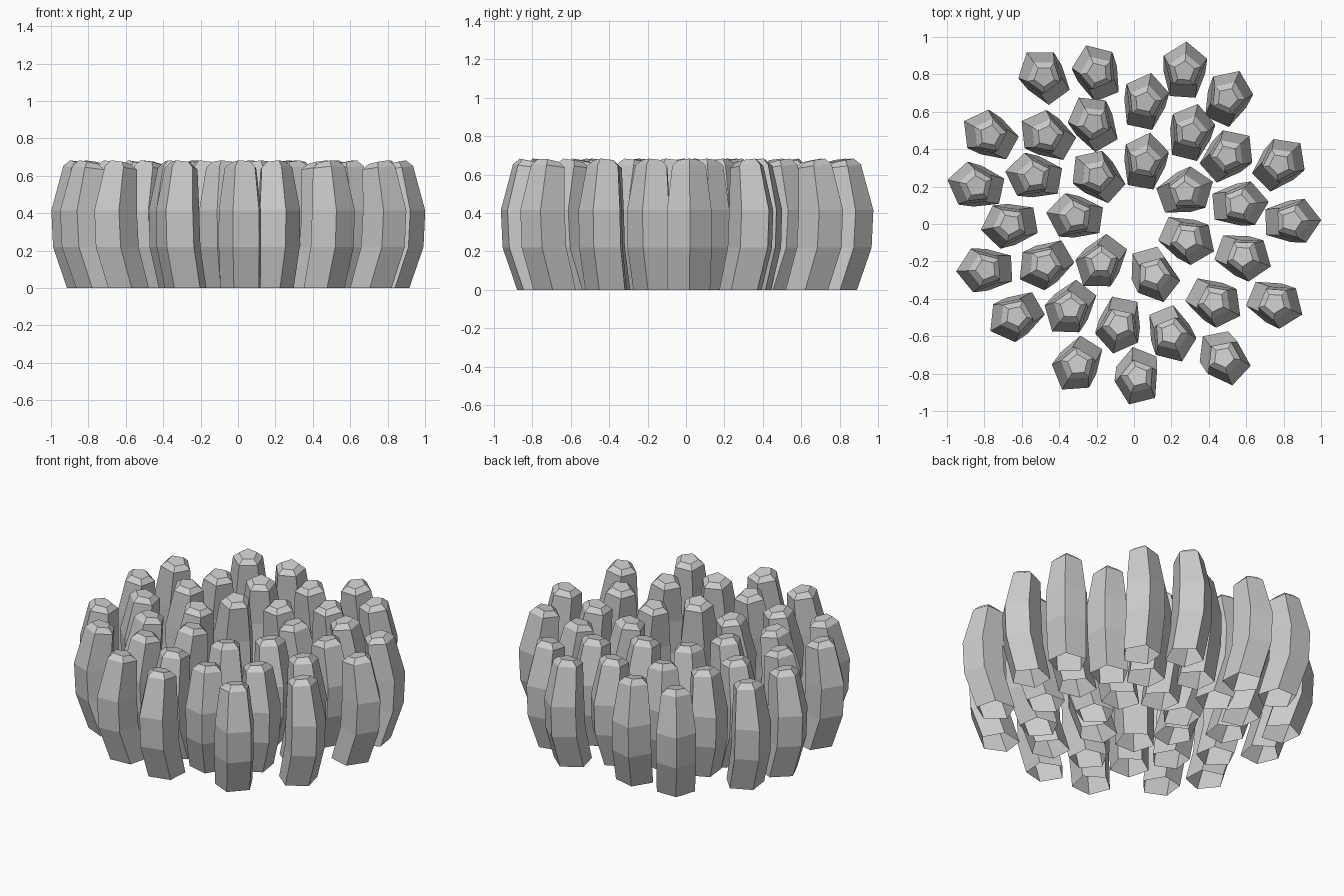
import bpy, bmesh
from math import sin, cos, radians, pi

if "Cube" in bpy.data.objects:
    bpy.data.objects.remove(bpy.data.objects["Cube"])

# footprint centre x, y, direction of one corner (degrees), optional bow direction
INNER = [(.06, .34, 80), (-.20, .26, 138), (-.32, .04, 172), (-.18, -.21, 233),
         (.11, -.275, 286, 300), (.29, -.085, 336), (.28, .175, 20)]
MIDDLE = [(.06, .66, 78), (-.22, .545, 120), (-.47, .475, 150), (-.54, .255, 170),
          (-.67, -.005, 190), (-.48, -.22, 210), (-.345, -.455, 232), (-.08, -.545, 258),
          (.20, -.595, 292), (.435, -.42, 332), (.59, -.175, 340), (.57, .105, 5),
          (.505, .37, 42), (.305, .495, 76)]
OUTER = [(-.485, .795, 126), (-.20, .815, 112), (.27, .825, 86), (.503, .68, 66),
         (.783, .325, 45), (.85, .015, 2), (.76, -.427, 338), (.485, -.72, 281, 308),
         (.02, -.822, 248, 268), (-.305, -.757, 238), (-.637, -.497, 210),
         (-.80, -.245, 183), (-.85, .205, 168), (-.777, .477, 151)]

# rings: height, outward bow, radius, tilt (outer side higher)
RINGS = [(0, 0, .117, 0), (.22, .07, .123, 0), (.415, .08, .122, 0),
         (.642, .045, .092, .12), (.672, .043, .056, .2)]
SIDES = 5


def finger(name, x, y, corner, bow_dir=None):
    a = radians(corner)
    b = radians(corner if bow_dir is None else bow_dir)
    x -= .051 * cos(b)
    y -= .051 * sin(b)
    bm = bmesh.new()
    loops = []
    for z, bow, r, tilt in RINGS:
        loop = []
        for k in range(SIDES):
            t = a + 2 * pi * k / SIDES
            loop.append(bm.verts.new((x + bow * cos(b) + r * cos(t),
                                      y + bow * sin(b) + r * sin(t),
                                      z + tilt * r * cos(t - b))))
        loops.append(loop)
    for lo, hi in zip(loops, loops[1:]):
        for k in range(SIDES):
            n = (k + 1) % SIDES
            bm.faces.new((lo[k], lo[n], hi[n], hi[k]))
    bm.faces.new(loops[-1])  # tip cap; the foot stays open
    mesh = bpy.data.meshes.new(name)
    bm.to_mesh(mesh)
    bm.free()
    bpy.context.collection.objects.link(bpy.data.objects.new(name, mesh))


# three rings of bowed five-sided fingers
for label, ring in (("inner", INNER), ("middle", MIDDLE), ("outer", OUTER)):
    for i, spec in enumerate(ring):
        finger(f"{label}_finger_{i + 1}", *spec)
